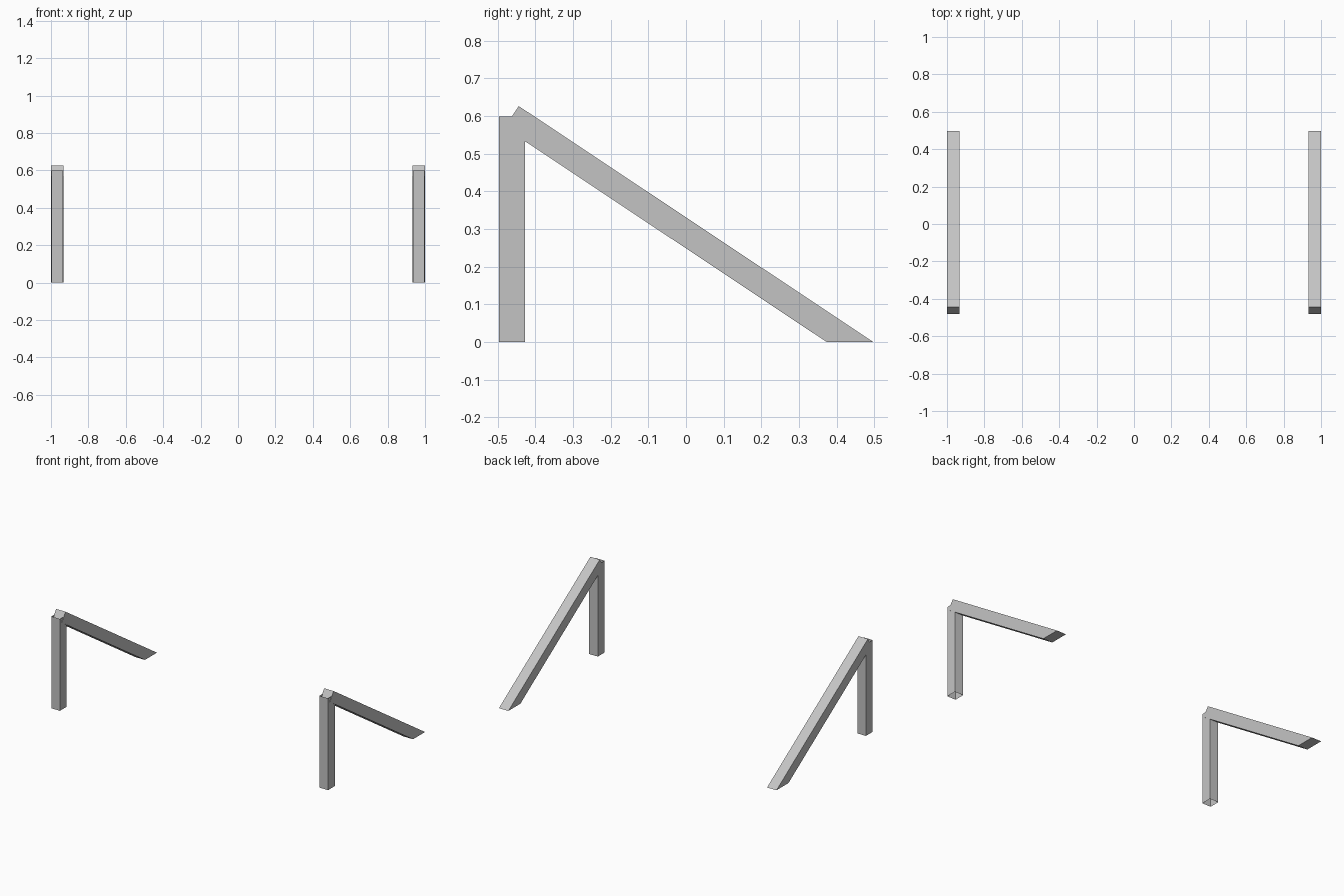
import bpy
import bmesh
from mathutils import Vector

cube = bpy.data.objects.get("Cube")
if cube:
    bpy.data.objects.remove(cube, do_unlink=True)

# Single painted finish
grey = bpy.data.materials.new("light grey")
grey.use_nodes = True
colour = (0.55, 0.55, 0.55, 1)
grey.diffuse_color = colour
grey.node_tree.nodes["Principled BSDF"].inputs["Base Color"].default_value = colour


def extrude_profile(name, points, x, width, direction, capped=True):
    """Sweep a closed profile along a direction, optionally leaving the ends open."""
    bm = bmesh.new()
    base = bm.faces.new([bm.verts.new(p) for p in points])
    geom = bmesh.ops.extrude_face_region(bm, geom=[base], use_keep_orig=True)["geom"]
    moved = [v for v in geom if isinstance(v, bmesh.types.BMVert)]
    bmesh.ops.translate(bm, verts=moved, vec=direction)
    bmesh.ops.recalc_face_normals(bm, faces=bm.faces)
    if not capped:
        ends = [f for f in bm.faces if abs(f.normal.z) > 0.9]
        bmesh.ops.delete(bm, geom=ends, context="FACES_ONLY")
    mesh = bpy.data.meshes.new(name)
    bm.to_mesh(mesh)
    bm.free()
    mesh.materials.append(grey)
    obj = bpy.data.objects.new(name, mesh)
    obj.location.x = x
    bpy.context.collection.objects.link(obj)
    return obj


BEAM_W = 0.068
POST_W = 0.062
HEIGHT = 0.598
FRONT, POST_BACK = -0.497, -0.428

# Side profile of the brace: square upper end, foot cut level with the ground
BRACE = [(-0.444, 0.626), (-0.482, 0.569), (0.373, 0), (0.497, 0)]

for side, sign in (("left", 1), ("right", -1)):
    x = sign * (1 - BEAM_W / 2)
    # Upright post, an open square tube
    h = POST_W / 2
    corners = [(-h, FRONT, 0), (h, FRONT, 0), (h, POST_BACK, 0), (-h, POST_BACK, 0)]
    extrude_profile(side + "_post", corners, x, POST_W, Vector((0, 0, HEIGHT)), capped=False)
    # Sloping brace running back to the ground
    profile = [(-BEAM_W / 2, y, z) for y, z in BRACE]
    extrude_profile(side + "_brace", profile, x, BEAM_W, Vector((BEAM_W, 0, 0)))
